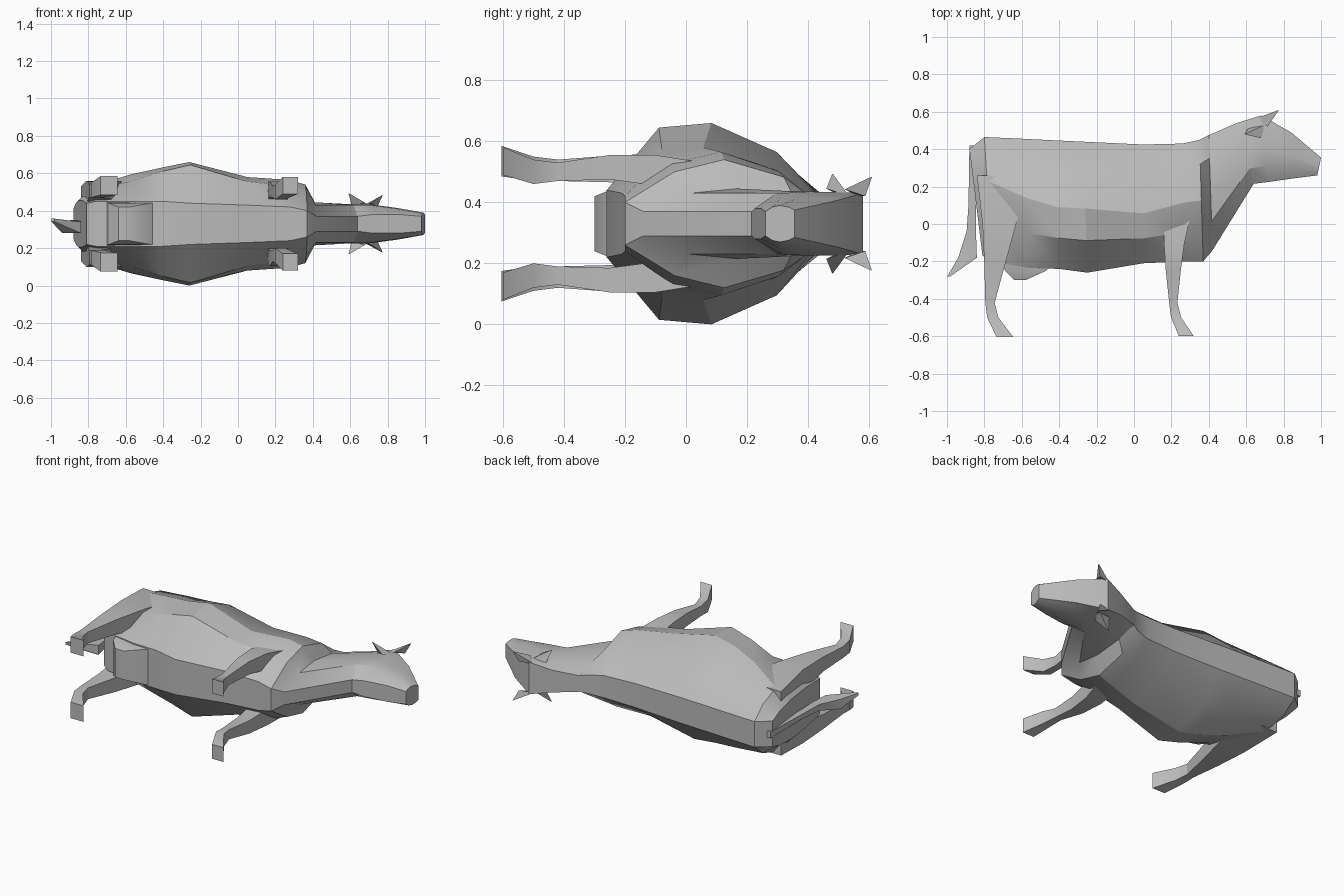
import bpy, bmesh, math
from mathutils import Vector

if "Cube" in bpy.data.objects:
    bpy.data.objects.remove(bpy.data.objects["Cube"])

MID = 0.33  # height of the animal's symmetry plane (it lies on its side)
grey = bpy.data.materials.new("plain grey")
grey.diffuse_color = (0.5, 0.5, 0.5, 1)
grey.use_nodes = True
grey.node_tree.nodes["Principled BSDF"].inputs["Base Color"].default_value = grey.diffuse_color


def loft(name, rings, angle=25):
    """Skin a list of equal-length closed rings and cap both ends."""
    bm = bmesh.new()
    rows = [[bm.verts.new(p) for p in r] for r in rings]
    n = len(rows[0])
    for a, b in zip(rows, rows[1:]):
        for i in range(n):
            bm.faces.new((a[i], a[(i + 1) % n], b[(i + 1) % n], b[i]))
    bm.faces.new(rows[0])
    bm.faces.new(rows[-1])
    bmesh.ops.recalc_face_normals(bm, faces=bm.faces)
    me = bpy.data.meshes.new(name)
    bm.to_mesh(me)
    bm.free()
    me.materials.append(grey)
    ob = bpy.data.objects.new(name, me)
    bpy.context.collection.objects.link(ob)
    bpy.ops.object.select_all(action='DESELECT')
    ob.select_set(True)
    bpy.context.view_layer.objects.active = ob
    bpy.ops.object.shade_smooth_by_angle(angle=math.radians(angle))
    return ob


def body_ring(xt, yt, xb, yb, wt, wm, wl, wb, m):
    """Ten-sided section from spine to belly: half widths at top, middle, low, bottom."""
    half = []
    for t, w in ((0, wt), (m * .4, wt + (wm - wt) * .62), (m, wm),
                 (m + (1 - m) * .5, wl), (1, wb)):
        half.append((xt + (xb - xt) * t, yt + (yb - yt) * t, w))
    return ([(x, y, MID + w) for x, y, w in half]
            + [(x, y, MID - w) for x, y, w in reversed(half)])


def limb(name, stations, sides=(1, -1)):
    """Four-sided limb; each station is x, y, sideways offset, half sizes."""
    for s in sides:
        rings = [[(x + a * hx, y, MID + s * (w + b * hz))
                  for a, b in ((-1, -1), (1, -1), (1, 1), (-1, 1))]
                 for x, y, w, hx, hz in stations]
        loft(name + ("_upper" if s > 0 else "_lower"), rings)


def spike(name, base, tip, size):
    """Mirrored three-sided spike for ears and horns."""
    for s in (1, -1):
        x, y, w = base
        ring = [(x - size, y, MID + s * w), (x + size, y + size * .5, MID + s * w),
                (x + size * .3, y - size, MID + s * (w + size * .5))]
        t = Vector((tip[0], tip[1], MID + s * tip[2]))
        end = [t + (Vector(p) - t) * .04 for p in ring]
        loft(name + ("_upper" if s > 0 else "_lower"), [ring, end])


# torso, neck and head in one skin
loft("body", [body_ring(*s) for s in (
    (-.88, .40, -.81, -.17, .08, .125, .125, .11, .4),
    (-.80, .465, -.76, -.20, .08, .20, .18, .12, .35),
    (-.58, .455, -.56, -.235, .08, .265, .23, .12, .46),
    (-.42, .447, -.40, -.24, .08, .30, .28, .12, .52),
    (-.27, .44, -.25, -.26, .08, .33, .315, .11, .51),
    (.05, .425, .05, -.21, .075, .25, .225, .10, .58),
    (.26, .43, .28, -.20, .07, .235, .20, .09, .5),
    (.35, .45, .37, -.20, .06, .21, .17, .07, .5),
    (.40, .475, .42, -.14, .05, .115, .10, .04, .5),
    (.55, .54, .64, .215, .07, .105, .10, .04, .5),
    (.68, .58, .72, .225, .10, .105, .10, .05, .5),
    (.84, .49, .86, .245, .075, .085, .08, .05, .5),
    (1.0, .355, .98, .26, .045, .06, .055, .04, .5))])

# legs with hooves
limb("hind_leg", ((-.70, .26, .13, .14, .07), (-.72, .0, .165, .09, .065),
                  (-.745, -.22, .18, .055, .045), (-.77, -.42, .175, .025, .035),
                  (-.755, -.50, .18, .03, .04), (-.69, -.605, .205, .045, .05)))
limb("front_leg", ((.24, .12, .14, .08, .05), (.215, -.10, .175, .055, .05),
                   (.21, -.25, .185, .04, .04), (.21, -.42, .17, .022, .03),
                   (.225, -.50, .17, .027, .04), (.28, -.6, .205, .04, .045)))

# udder
limb("udder", ((-.55, -.18, 0, .16, .12), (-.58, -.25, 0, .11, .11),
               (-.61, -.30, 0, .03, .09)), (1,))

# thin tail with a flared tuft
limb("tail", ((-.855, .42, 0, .025, .02), (-.865, .10, 0, .02, .015),
              (-.87, -.04, 0, .025, .02), (-.89, -.18, -.02, .05, .03),
              (-.99, -.28, .02, .008, .008)), (1,))

# ears and horns
spike("ear", (.66, .51, .09), (.59, .48, .165), .05)
spike("horn", (.70, .565, .09), (.775, .61, .155), .045)
